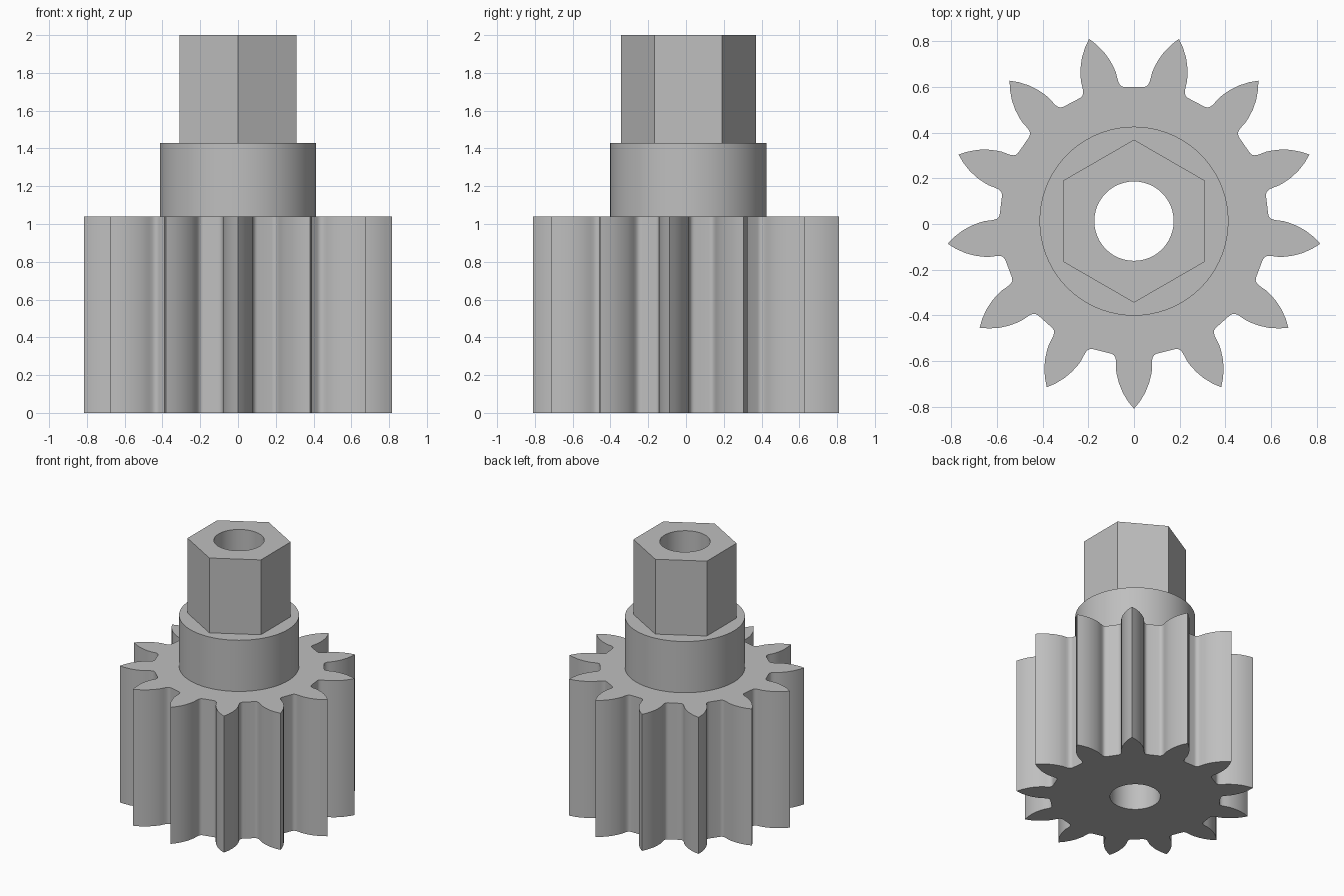
import bpy, bmesh
from math import sin, cos, pi, radians

cube = bpy.data.objects.get("Cube")
if cube:
    bpy.data.objects.remove(cube, do_unlink=True)

AXIS_Y = 0.0125
BORE = 0.174
TEETH = 13

grey = bpy.data.materials.new("plain grey")
grey.use_nodes = True
colour = (0.52, 0.52, 0.52, 1)
grey.diffuse_color = colour
grey.node_tree.nodes["Principled BSDF"].inputs["Base Color"].default_value = colour


def ring(radius, count, start=0.0):
    return [(radius * cos(start + 2 * pi * i / count),
             radius * sin(start + 2 * pi * i / count)) for i in range(count)]


def gear_outline():
    # Half a tooth, root to tip: distance along the tooth axis, half width
    half = [(.5795, .1037), (.582, .0965), (.587, .0885), (.596, .0825),
            (.608, .0797), (.625, .079), (.65, .079), (.675, .075),
            (.71, .066), (.75, .050), (.79, .026), (.822, 0)]
    tooth = [(u, -w) for u, w in half] + half[-2::-1]
    points = []
    for i in range(TEETH):
        a = -pi / 2 + 2 * pi * i / TEETH
        points += [(u * cos(a) - w * sin(a), u * sin(a) + w * cos(a))
                   for u, w in tooth]
    return points


def bored_prism(name, outline, z0, z1, closed_base):
    """Extrude an outline with the round bore through it."""
    bm = bmesh.new()
    caps = ([], [])
    for loop in (outline, ring(BORE, 48)):
        n = len(loop)
        rows = []
        for z, cap in zip((z0, z1), caps):
            row = [bm.verts.new((x, y + AXIS_Y, z)) for x, y in loop]
            cap.extend(bm.edges.new((row[i], row[(i + 1) % n])) for i in range(n))
            rows.append(row)
        low, high = rows
        for i in range(n):
            j = (i + 1) % n
            bm.faces.new((low[i], low[j], high[j], high[i]))
    for cap in caps:
        bmesh.ops.triangle_fill(bm, edges=cap, use_beauty=True, normal=(0, 0, 1))
    bmesh.ops.recalc_face_normals(bm, faces=bm.faces[:])
    if not closed_base:
        base = [f for f in bm.faces if all(abs(v.co.z - z0) < 1e-5 for v in f.verts)]
        bmesh.ops.delete(bm, geom=base, context='FACES_ONLY')
    mesh = bpy.data.meshes.new(name)
    bm.to_mesh(mesh)
    bm.free()
    mesh.materials.append(grey)
    obj = bpy.data.objects.new(name, mesh)
    bpy.context.collection.objects.link(obj)
    bpy.ops.object.select_all(action='DESELECT')
    obj.select_set(True)
    bpy.context.view_layer.objects.active = obj
    bpy.ops.object.shade_smooth_by_angle(angle=radians(40))
    return obj


# Toothed body, round collar and hexagonal drive, stacked on one bore
bored_prism("gear_body", gear_outline(), 0, 1.04, True)
bored_prism("collar", ring(0.414, 72), 1.04, 1.43, False)
bored_prism("hex_shaft", ring(0.357, 6, pi / 2), 1.43, 2.0, False)
